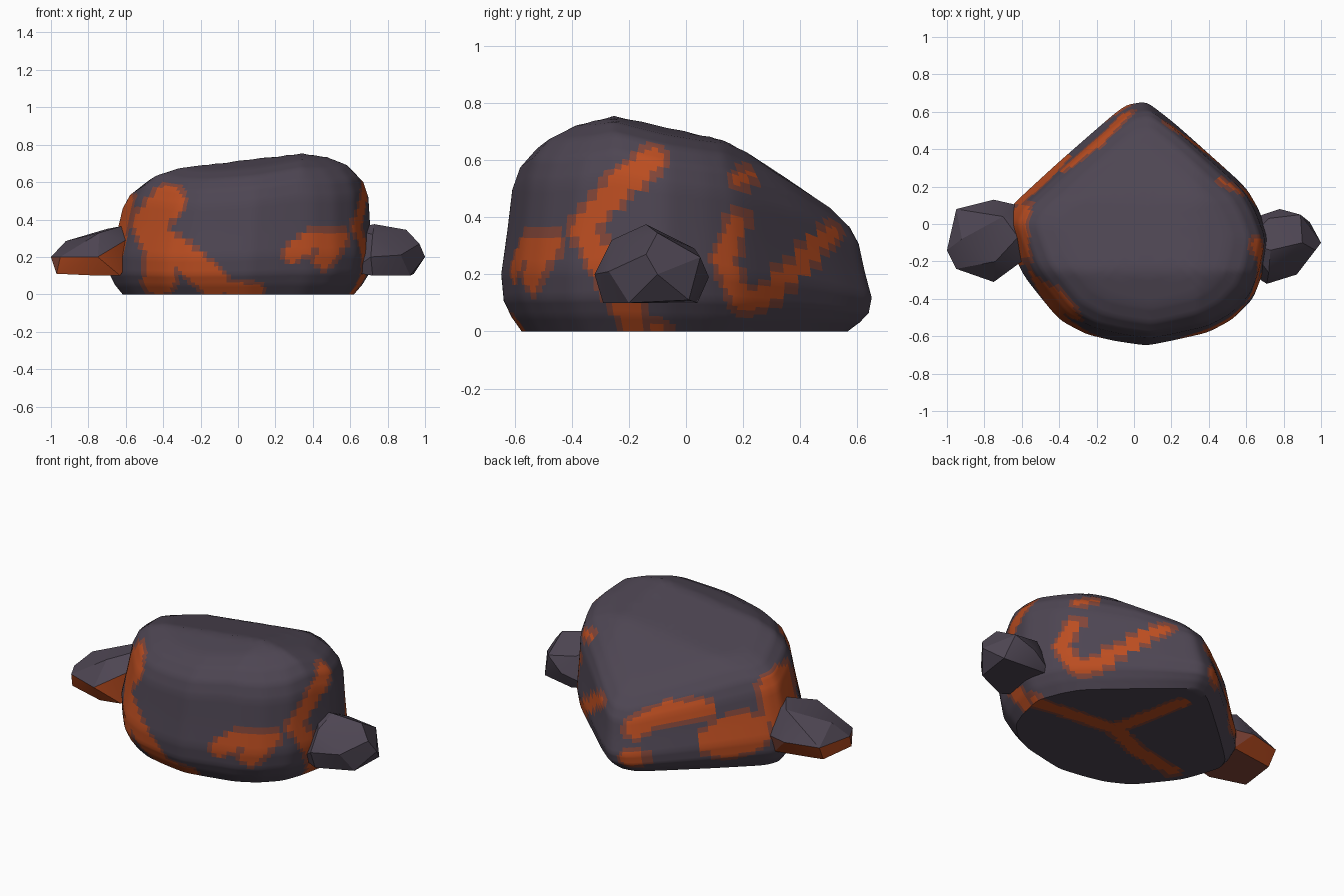
import bpy, bmesh, math
from mathutils import Vector

if "Cube" in bpy.data.objects:
    bpy.data.objects.remove(bpy.data.objects["Cube"])


def material(name, rgb):
    m = bpy.data.materials.new(name)
    m.diffuse_color = (*rgb, 1)
    m.use_nodes = True
    m.node_tree.nodes["Principled BSDF"].inputs["Base Color"].default_value = m.diffuse_color
    return m


MATS = [material("dark_rock", (0.075, 0.06, 0.085)),
        material("warm_rock", (0.22, 0.06, 0.04)),
        material("lava", (0.5, 0.075, 0.015))]


def finish(bm, name, paint, angle):
    bmesh.ops.recalc_face_normals(bm, faces=bm.faces)
    bm.normal_update()
    for f in bm.faces:
        f.material_index = paint(f.calc_center_median(), f.normal)
    me = bpy.data.meshes.new(name)
    bm.to_mesh(me)
    bm.free()
    ob = bpy.data.objects.new(name, me)
    bpy.context.collection.objects.link(ob)
    for m in MATS:
        me.materials.append(m)
    bpy.ops.object.select_all(action='DESELECT')
    ob.select_set(True)
    bpy.context.view_layer.objects.active = ob
    bpy.ops.object.shade_smooth_by_angle(angle=math.radians(angle))
    return ob


def seg_dist(p, a, b):
    d = b - a
    t = max(0, min(1, (p - a).dot(d) / max(d.length_squared, 1e-9)))
    return (p - a - d * t).length


def subdivide(points, k, closed):
    pts = [Vector(p) for p in points]
    ends = pts[1:] + ([pts[0]] if closed else [])
    out = [a.lerp(b, i / k) for a, b in zip(pts, ends) for i in range(k)]
    return out if closed else out + [pts[-1]]


# Main boulder: plan outline, side profile (scale, height fraction), sloping top
OUTLINE = [(0.73, -0.08), (0.67, 0.08), (0.6, 0.2), (0.22, 0.54), (0.07, 0.655),
           (-0.05, 0.635), (-0.4, 0.33), (-0.65, 0.1), (-0.69, 0.0), (-0.6, -0.26),
           (-0.4, -0.51), (-0.25, -0.59), (-0.1, -0.625), (0.07, -0.65),
           (0.2, -0.625), (0.4, -0.58), (0.53, -0.51), (0.64, -0.4), (0.69, -0.27)]
PROFILE = [(0.88, 0), (0.94, 0.08), (0.985, 0.17), (1, 0.32), (0.965, 0.55),
           (0.935, 0.78), (0.89, 0.89), (0.8, 0.965), (0.66, 1), (0.35, 1), (0.03, 1)]
CENTRE = Vector((0.03, -0.05))


def top_height(x, y):
    z = 0.755 + (0.12 * (x - 0.31) if x < 0.31 else -0.15 * (x - 0.31))
    z -= 0.22 * max(0, y + 0.25) + 0.3 * max(0, y - 0.13)
    return z - 0.25 * max(0, -0.25 - y)


# Lava strokes: (view direction, projection axes, radius, path)
FRONT, RIGHT, BACK, UNDER = ((0, -1, 0), (0, 2)), ((1, 0, 0), (1, 2)), ((-0.7, 0.7, 0), (0, 2)), ((0, 0, -1), (0, 1))
STROKES = [
    (FRONT, 0.08, [(-0.37, 0.5), (-0.48, 0.38), (-0.4, 0.25), (-0.42, 0.08)]),
    (FRONT, 0.07, [(-0.4, 0.28), (-0.25, 0.17), (-0.13, 0.06)]),
    (FRONT, 0.03, [(-0.1, 0.04), (0.1, 0.02)]),
    (FRONT, 0.045, [(0.29, 0.22), (0.4, 0.29), (0.54, 0.3), (0.46, 0.19)]),
    (RIGHT, 0.04, [(-0.12, 0.6), (-0.25, 0.5), (-0.36, 0.36), (-0.3, 0.25), (-0.18, 0.03)]),
    (RIGHT, 0.03, [(0.18, 0.38), (0.13, 0.25), (0.2, 0.1), (0.28, 0.12), (0.5, 0.34)]),
    (RIGHT, 0.025, [(0.19, 0.53), (0.21, 0.54)]),
    (BACK, 0.11, [(-0.52, 0.22), (-0.46, 0.2)]),
    (BACK, 0.05, [(-0.06, 0.27), (-0.18, 0.35), (-0.33, 0.36)]),
    (BACK, 0.04, [(-0.05, 0.1), (-0.08, 0.1)]),
    (BACK, 0.04, [(-0.6, 0.5), (-0.65, 0.3)]),
    (UNDER, 0.04, [(0.6, -0.1), (0.1, -0.05), (0.0, 0.4)]),
    (UNDER, 0.04, [(0.1, -0.05), (-0.15, -0.15), (-0.45, -0.2)]),
]


def paint_body(c, n):
    level = 0
    for (view, (i, j)), r, path in STROKES:
        if n.dot(Vector(view)) < 0.4:
            continue
        p = Vector((c[i], c[j]))
        pts = [Vector(q) for q in path]
        d = min(seg_dist(p, a, b) for a, b in zip(pts, pts[1:]))
        level = max(level, 2 if d < r else 1 if d < r + 0.022 else 0)
    return level


bm = bmesh.new()
outline = subdivide(OUTLINE, 7, True)
for _ in range(3):
    outline = [(outline[i - 1] + p * 2 + outline[(i + 1) % len(outline)]) / 4
               for i, p in enumerate(outline)]
rings = []
for s, f in subdivide(PROFILE, 4, False):
    ring = []
    for p in outline:
        q = CENTRE + (p - CENTRE) * s
        ring.append(bm.verts.new((q.x + 0.05 * (f - 0.4), q.y, f * top_height(q.x, q.y))))
    rings.append(ring)
N = len(outline)
for a, b in zip(rings, rings[1:]):
    for i in range(N):
        bm.faces.new((a[i], a[(i + 1) % N], b[(i + 1) % N], b[i]))
bm.faces.new(rings[-1])

# Flat underside, ringed so it can carry lava veins
prev = rings[0]
for k in range(1, 17):
    t = 1 - k / 17
    ring = [bm.verts.new((CENTRE.x + (v.co.x - CENTRE.x) * t,
                          CENTRE.y + (v.co.y - CENTRE.y) * t, 0)) for v in rings[0]]
    for i in range(N):
        bm.faces.new((prev[i], ring[i], ring[(i + 1) % N], prev[(i + 1) % N]))
    prev = ring
bm.faces.new(prev)
finish(bm, "boulder_body", paint_body, 40)


# Side stones: faceted hulls half sunk into the boulder
def stone(name, points, paint):
    bm = bmesh.new()
    for p in points:
        bm.verts.new(p)
    out = bmesh.ops.convex_hull(bm, input=bm.verts)
    loose = [v for v in bm.verts if not v.link_faces]
    bmesh.ops.delete(bm, geom=loose, context='VERTS')
    finish(bm, name, paint, 25)


stone("right_stone", [
    (1.0, -0.1, 0.2), (0.94, 0.01, 0.11), (0.92, -0.2, 0.1), (0.72, -0.29, 0.1), (0.71, -0.32, 0.2),
    (0.87, -0.27, 0.21), (0.97, -0.14, 0.27), (0.9, -0.1, 0.345), (0.73, -0.14, 0.375), (0.72, -0.26, 0.32),
    (0.89, 0.05, 0.26), (0.78, 0.08, 0.19), (0.74, 0.04, 0.1), (0.72, 0.03, 0.29), (0.6, -0.1, 0.35),
    (0.6, -0.25, 0.12), (0.6, 0.02, 0.12)], lambda c, n: 0)

stone("left_stone", [
    (-1.0, -0.14, 0.2), (-0.97, -0.2, 0.11), (-0.94, 0.03, 0.11), (-0.95, 0.08, 0.2), (-0.75, 0.13, 0.2),
    (-0.62, 0.1, 0.2), (-0.65, 0.08, 0.1), (-0.75, -0.25, 0.1), (-0.75, -0.31, 0.2), (-0.95, -0.24, 0.2),
    (-0.92, -0.08, 0.285), (-0.74, -0.2, 0.33), (-0.7, 0.04, 0.35), (-0.62, -0.07, 0.365),
    (-0.6, -0.2, 0.29), (-0.63, -0.22, 0.1), (-0.5, -0.05, 0.3)],
    lambda c, n: 2 if n.z < 0.2 and c.z > 0.12 and n.y < 0.9 and (c.x > -0.9 or n.y > 0) else 1 if n.z < 0.45 else 0)
